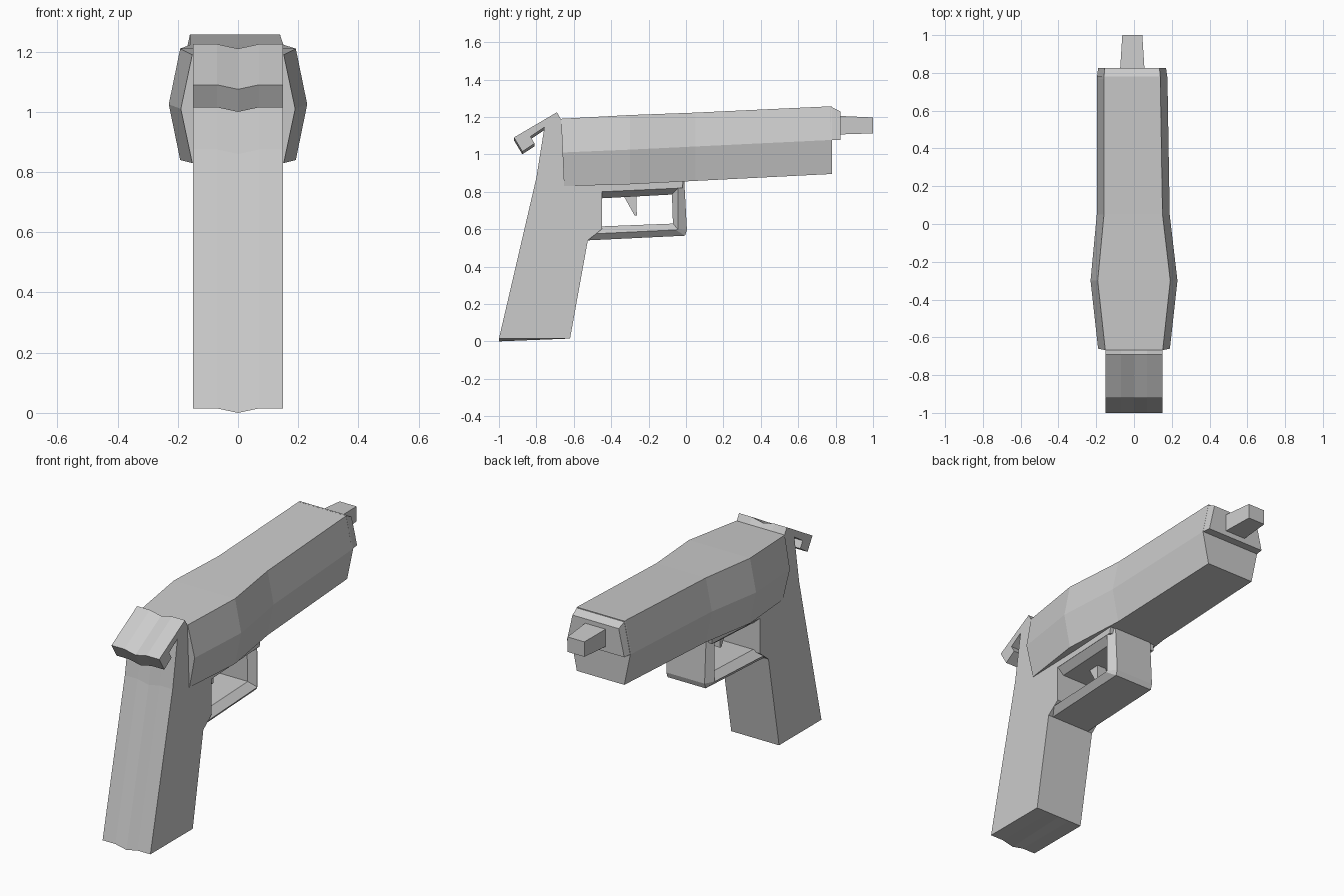
import bpy, bmesh

if "Cube" in bpy.data.objects:
    bpy.data.objects.remove(bpy.data.objects["Cube"])


def loft(name, rings, closed=False):
    """Skin a list of equal-length vertex rings; cap the ends unless closed."""
    bm = bmesh.new()
    vs = [[bm.verts.new(p) for p in ring] for ring in rings]
    n = len(rings[0])
    pairs = list(zip(vs, vs[1:])) + ([(vs[-1], vs[0])] if closed else [])
    for a, b in pairs:
        for i in range(n):
            j = (i + 1) % n
            bm.faces.new((a[i], a[j], b[j], b[i]))
    if not closed:
        bm.faces.new(vs[0])
        bm.faces.new(vs[-1])
    bmesh.ops.recalc_face_normals(bm, faces=bm.faces)
    mesh = bpy.data.meshes.new(name)
    bm.to_mesh(mesh)
    bm.free()
    obj = bpy.data.objects.new(name, mesh)
    bpy.context.collection.objects.link(obj)
    return obj


def extrude(name, profile, half):
    """Extrude a side profile of (y, z) points across x."""
    return loft(name, [[(x, y, z) for y, z in profile] for x in (-half, half)])


# Grip with rear tang: side profile, back points sag slightly at the centre
front = [(-0.62, 0.015), (-0.525, 0.54), (-0.45, 0.60), (-0.45, 0.82),
         (-0.60, 0.90), (-0.67, 1.19)]
back = [(-0.69, 1.225), (-0.92, 1.09), (-0.875, 1.015), (-0.81, 1.058),
        (-0.832, 1.095), (-0.757, 1.145), (-0.80, 0.875), (-1.0, 0.015)]
rings = []
for x in (-0.15, -0.07, 0, 0.07, 0.15):
    sag = 0.015 if x == 0 else 0
    rings.append([(x, y, z) for y, z in front] + [(x, y, z - sag) for y, z in back])
loft("grip", rings)

# Frame rail under the slide
extrude("frame_rail", [(-0.66, 0.80), (-0.45, 0.80), (-0.02, 0.82), (-0.01, 0.89),
                       (-0.66, 0.87)], 0.15)

# Slide: hexagonal section, swelling in the middle
# (mid y, half width at the mid ridge, x shift, top z, mid z, bottom z)
stations = [(-0.66, 0.19, 0, 1.19, 1.01, 0.83),
            (-0.30, 0.23, 0, 1.21, 1.025, 0.84),
            (0.05, 0.193, -0.004, 1.223, 1.042, 0.858),
            (0.78, 0.187, -0.01, 1.257, 1.077, 0.895)]
rings = []
for y, w, s, top, mid, bot in stations:
    t = w - 0.038
    lean = 0.008 if y < -0.5 else 0
    rings.append([(s - t, y - lean, top), (s + t, y - lean, top), (s + w, y, mid),
                  (s + t, y + lean, bot), (s - t, y + lean, bot), (s - w, y, mid)])
loft("slide", rings)

# Chamfered upper nose of the slide
rings = []
for y, t, top, w in ((0.77, 0.15, 1.257, 0.187), (0.825, 0.145, 1.23, 0.18)):
    rings.append([(-0.01 - t, y, top), (-0.01 + t, y, top),
                  (-0.01 + w, y, 1.077), (-0.01 - w, y, 1.077)])
loft("slide_nose", rings)

# Tapered barrel tip
rings = []
for y, h, lo, hi in ((0.78, 0.067, 1.105, 1.207), (1.0, 0.053, 1.112, 1.197)):
    rings.append([(-0.009 - h, y, lo), (-0.009 + h, y, lo),
                  (-0.009 + h, y, hi), (-0.009 - h, y, hi)])
loft("barrel", rings)

# Trigger guard: hexagonal band swept round the opening (inner, ridge, outer points)
corners = [((-0.45, 0.765), (-0.47, 0.80), (-0.47, 0.86)),
           ((-0.075, 0.785), (-0.042, 0.82), (-0.01, 0.87)),
           ((-0.07, 0.63), (-0.042, 0.598), (0.005, 0.595)),
           ((-0.085, 0.629), (-0.055, 0.596), (-0.005, 0.565)),
           ((-0.445, 0.615), (-0.60, 0.57), (-0.525, 0.54))]
rings = []
for inner, ridge, outer in corners:
    rings.append([(-0.11, *inner), (0.11, *inner), (0.15, *ridge),
                  (0.12, *outer), (-0.12, *outer), (-0.15, *ridge)])
loft("trigger_guard", rings)

# Trigger
extrude("trigger", [(-0.34, 0.79), (-0.265, 0.79), (-0.263, 0.673), (-0.275, 0.673)], 0.03)
